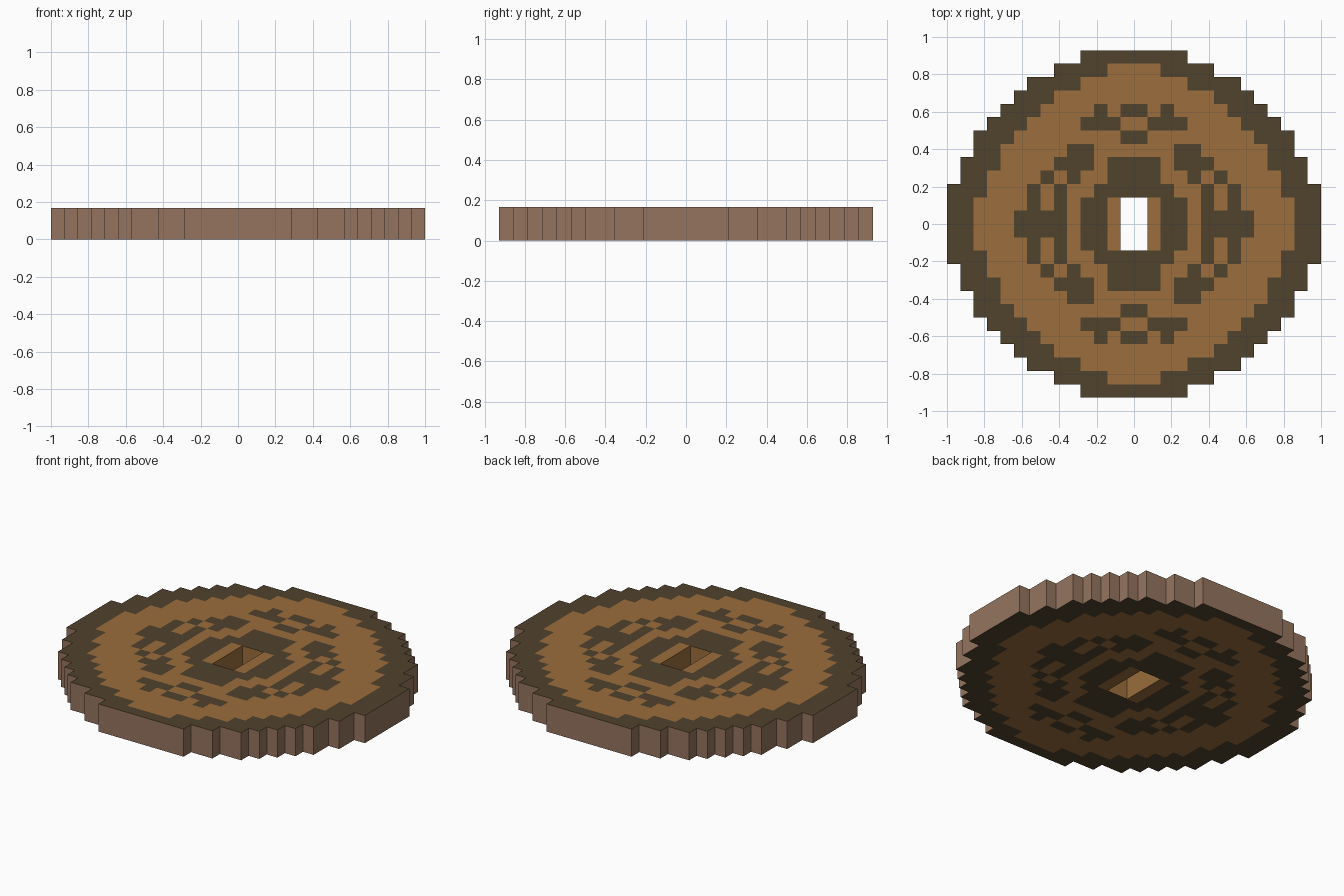
import bpy, bmesh

if "Cube" in bpy.data.objects:
    bpy.data.objects.remove(bpy.data.objects["Cube"])

U = 1 / 14          # pixel size
H = 0.167           # thickness


def material(name, rgb):
    m = bpy.data.materials.new(name)
    m.diffuse_color = (*rgb, 1)
    m.use_nodes = True
    m.node_tree.nodes["Principled BSDF"].inputs["Base Color"].default_value = m.diffuse_color
    return m


mats = [material("tan_bronze", (0.325, 0.155, 0.045)),
        material("dark_bronze", (0.083, 0.055, 0.027)),
        material("rim_brown", (0.30, 0.175, 0.115))]

# Per pixel row, counted outward from the middle: rim reach and tan field reach
RIM = [14, 14, 14, 13, 13, 12, 12, 11, 10, 9, 8, 6, 4]
FIELD = [12, 12, 11, 11, 10, 10, 9, 8, 7, 6, 4, 2, 0]
# Dark pixels of the inner ring and ornament, one quadrant
DARK = {0: (2, 3, 5, 6, 7, 8), 1: (2, 3, 5, 7), 2: (0, 1, 2, 5, 7),
        3: (0, 1, 4, 6), 4: (0, 1, 3, 4, 5), 5: (3, 4), 6: (0,),
        7: (1, 2, 3), 8: (0, 2)}


def pixel(i, j):
    """Colour index of a pixel, or None where there is no metal."""
    c = i if i >= 0 else -1 - i
    r = j if j >= 0 else -1 - j
    if r > 12 or c >= RIM[r] or (c == 0 and r < 2):
        return None
    return 1 if c >= FIELD[r] or c in DARK.get(r, ()) else 0


bm = bmesh.new()
verts = {}


def vert(i, j, k):
    if (i, j, k) not in verts:
        verts[i, j, k] = bm.verts.new((i * U, j * U, k * H))
    return verts[i, j, k]


def face(points, mat):
    f = bm.faces.new([vert(*p) for p in points])
    f.material_index = mat


for i in range(-14, 14):
    for j in range(-13, 13):
        colour = pixel(i, j)
        if colour is None:
            continue
        ring = [(i, j), (i + 1, j), (i + 1, j + 1), (i, j + 1)]
        # patterned top and bottom
        face([(x, y, 1) for x, y in ring], colour)
        face([(x, y, 0) for x, y in reversed(ring)], colour)
        # outer rim walls and walls of the central hole
        for n, (di, dj) in enumerate([(0, -1), (1, 0), (0, 1), (-1, 0)]):
            if pixel(i + di, j + dj) is None:
                a, b = ring[n], ring[(n + 1) % 4]
                hole = abs(i) < 3 and abs(j) < 4
                face([(*a, 0), (*b, 0), (*b, 1), (*a, 1)], 0 if hole else 2)

mesh = bpy.data.meshes.new("coin")
bm.to_mesh(mesh)
bm.free()
for m in mats:
    mesh.materials.append(m)
coin = bpy.data.objects.new("coin", mesh)
bpy.context.collection.objects.link(coin)
